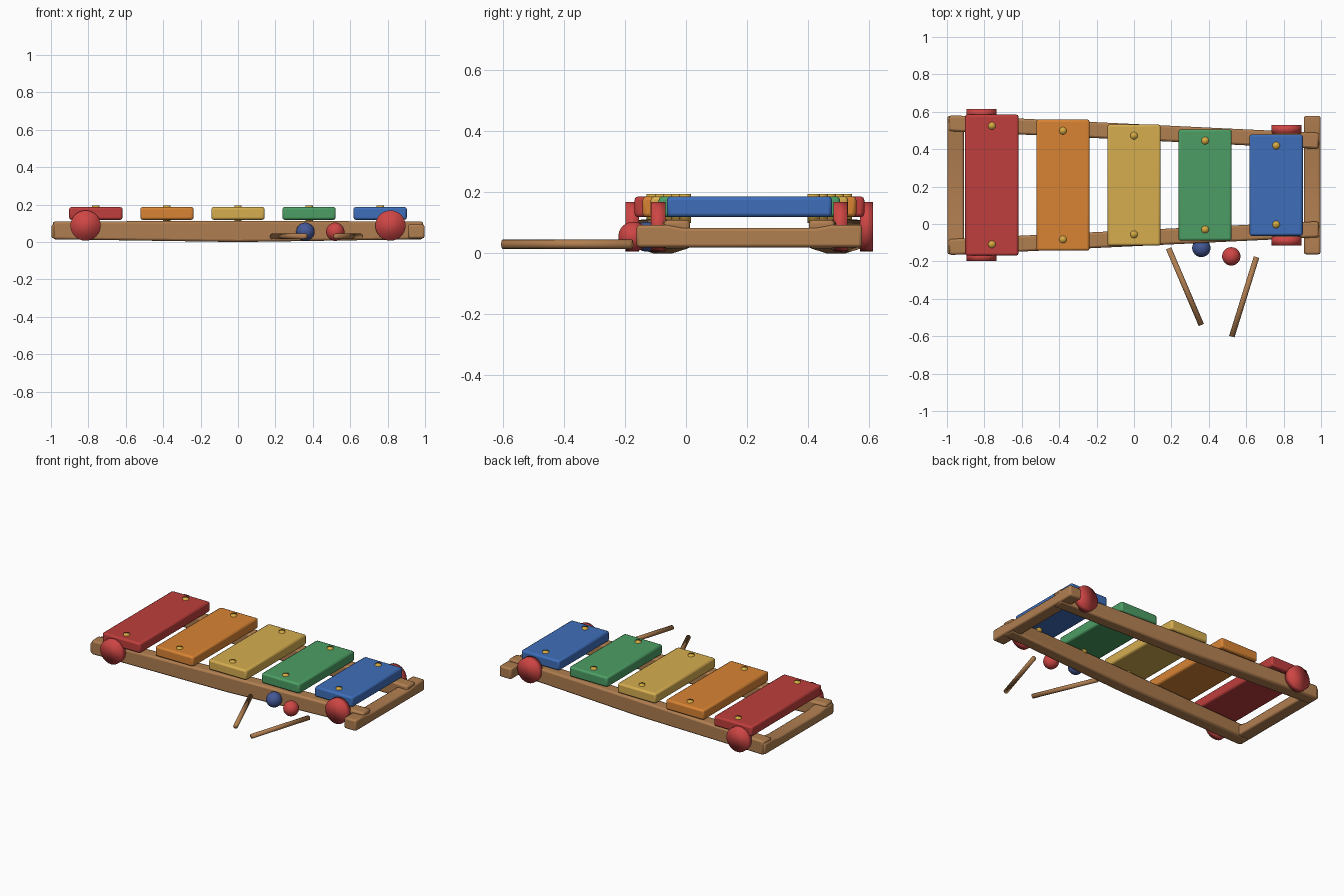
import bpy
import math
from mathutils import Vector

cube = bpy.data.objects.get("Cube")
if cube:
    bpy.data.objects.remove(cube)

MID = 0.208  # centre line of the instrument in y


def linear(c):
    c /= 255
    return c / 12.92 if c <= 0.04045 else ((c + 0.055) / 1.055) ** 2.4


def material(name, r, g, b):
    m = bpy.data.materials.new(name)
    col = (linear(r), linear(g), linear(b), 1)
    m.use_nodes = True
    m.diffuse_color = col
    m.node_tree.nodes["Principled BSDF"].inputs["Base Color"].default_value = col
    return m


WOOD = material("wood", 176, 126, 80)
RED = material("bar red", 190, 62, 60)
ORANGE = material("bar orange", 216, 132, 52)
YELLOW = material("bar yellow", 214, 174, 80)
GREEN = material("bar green", 76, 158, 100)
BLUE = material("bar blue", 62, 110, 186)
WHEEL = material("wheel red", 206, 70, 68)
NAVY = material("ball blue", 68, 88, 150)
BRASS = material("brass", 214, 170, 66)


def finish(ob, name, mat, bevel=0, smooth=False):
    ob.name = name
    ob.data.materials.append(mat)
    if bevel:
        mod = ob.modifiers.new("rounded edges", "BEVEL")
        mod.width, mod.segments = bevel, 2
    bpy.ops.object.select_all(action="DESELECT")
    ob.select_set(True)
    bpy.context.view_layer.objects.active = ob
    if smooth:
        bpy.ops.object.shade_smooth()
    elif bevel:
        bpy.ops.object.shade_smooth_by_angle(angle=math.radians(40))
    return ob


def prism(name, outline, width, mat, bevel):
    """Extrude an (x, z) outline symmetrically along y."""
    n = len(outline)
    verts = [(x, s * width / 2, z) for s in (-1, 1) for x, z in outline]
    faces = [tuple(range(n)), tuple(reversed(range(n, 2 * n)))]
    faces += [(i, i + n, (i + 1) % n + n, (i + 1) % n) for i in range(n)]
    mesh = bpy.data.meshes.new(name)
    mesh.from_pydata(verts, [], faces)
    ob = bpy.data.objects.new(name, mesh)
    bpy.context.collection.objects.link(ob)
    return finish(ob, name, mat, bevel)


def rod(name, a, b, radius, mat, sides=32):
    a, b = Vector(a), Vector(b)
    bpy.ops.mesh.primitive_cylinder_add(vertices=sides, radius=radius,
                                        depth=(b - a).length, location=(a + b) / 2)
    ob = bpy.context.object
    ob.rotation_euler = (b - a).to_track_quat("Z", "Y").to_euler()
    return finish(ob, name, mat, smooth=True)


def ball(name, loc, radius, mat):
    bpy.ops.mesh.primitive_uv_sphere_add(segments=32, ring_count=16, radius=radius, location=loc)
    return finish(bpy.context.object, name, mat, smooth=True)


# Side rails, converging towards the short bars, slightly bowed underneath
for side, label in ((-1, "front"), (1, "back")):
    rail = prism(label + "_rail",
                 [(-0.99, 0.015), (0, 0), (0.99, 0.015), (0.99, 0.11), (0, 0.113), (-0.99, 0.11)],
                 0.085, WOOD, 0.012)
    rail.location.y = MID + side * 0.284
    rail.rotation_euler.z = -side * math.atan(0.048)

# End beams, a little thinner between the rails
for x, label in ((-0.953, "right"), (0.953, "left")):
    beam = prism(label + "_end_beam",
                 [(-0.37, 0.02), (0.37, 0.02), (0.37, 0.094), (0.27, 0.094), (0.22, 0.084),
                  (-0.22, 0.084), (-0.27, 0.094), (-0.37, 0.094)],
                 0.088, WOOD, 0.01)
    beam.location = (x, MID, 0)
    beam.rotation_euler.z = math.pi / 2

# Tone bars with two brass pins each
BARS = (("red", RED), ("orange", ORANGE), ("yellow", YELLOW), ("green", GREEN), ("blue", BLUE))
for i, (label, mat) in enumerate(BARS):
    x = -0.76 + 0.38 * i
    half = 0.377 - 0.0265 * i
    bpy.ops.mesh.primitive_cube_add(size=1, location=(x, MID, 0.153))
    bar = bpy.context.object
    bar.scale = (0.285, 2 * half, 0.068)
    bpy.ops.object.transform_apply(location=False, rotation=False, scale=True)
    finish(bar, label + "_bar", mat, 0.012)
    for side, end in ((-1, "front"), (1, "back")):
        y = MID + side * (half - 0.06)
        rod(f"{label}_{end}_pin", (x, y, 0.1), (x, y, 0.195), 0.02, BRASS, 16)

# Four wheels on the outside of the rails
for x, inner, outer, end in ((-0.815, 0.362, 0.406, "right"), (0.815, 0.275, 0.322, "left")):
    for side, label in ((-1, "front"), (1, "back")):
        rod(f"{label}_{end}_wheel", (x, MID + side * inner, 0.088),
            (x, MID + side * outer, 0.088), 0.081, WHEEL)

# Loose mallet sticks and balls lying in front
rod("mallet_stick_a", (0.185, -0.13, 0.03), (0.36, -0.54, 0.03), 0.015, WOOD, 16)
rod("mallet_stick_b", (0.655, -0.177, 0.03), (0.523, -0.602, 0.03), 0.015, WOOD, 16)
ball("blue_mallet_ball", (0.36, -0.128, 0.055), 0.049, NAVY)
ball("red_mallet_ball", (0.52, -0.173, 0.055), 0.049, WHEEL)
